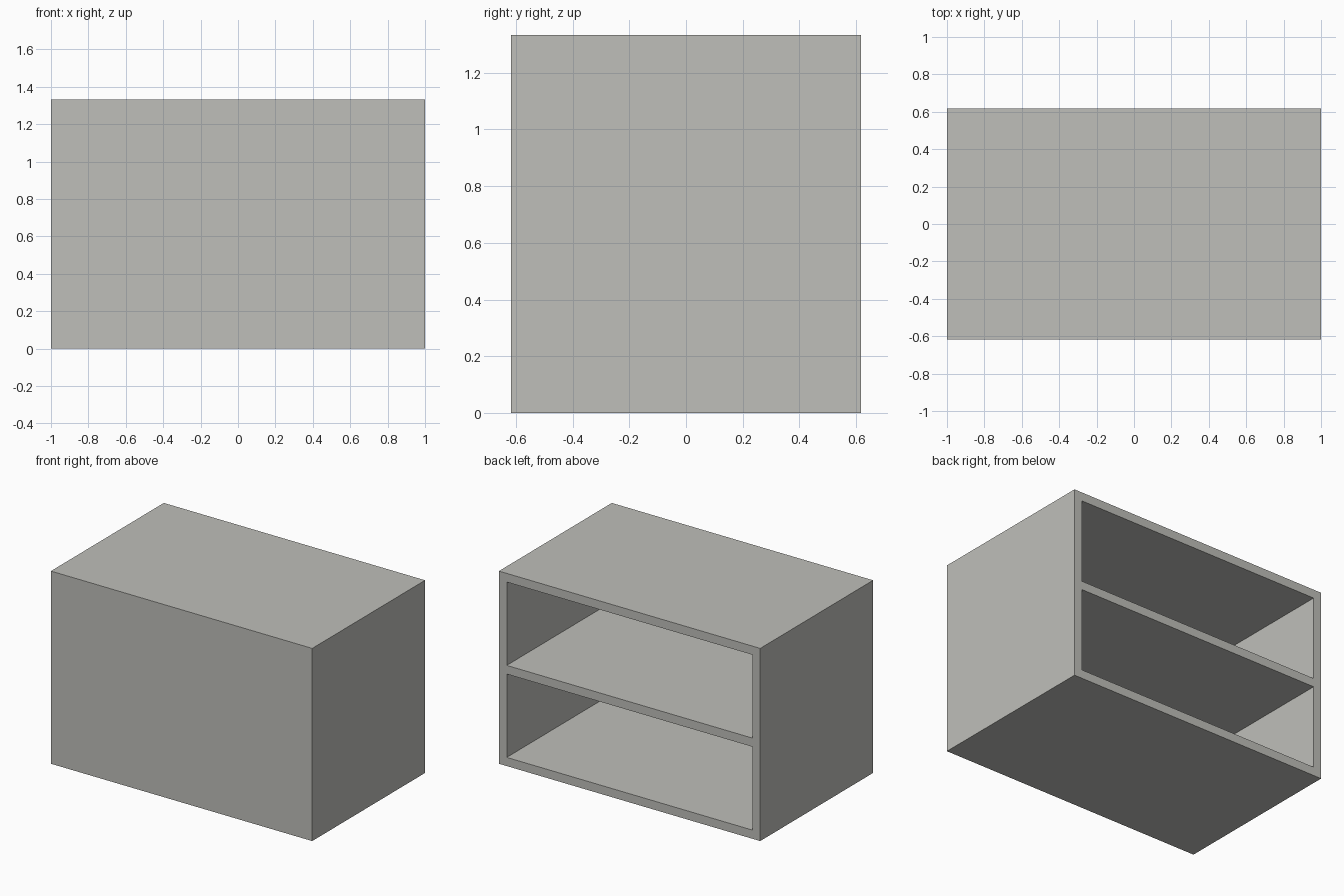
import bpy

if "Cube" in bpy.data.objects:
    bpy.data.objects.remove(bpy.data.objects["Cube"])

W, D, H = 2.0, 1.234, 1.333    # overall width, depth, height
T = 0.06                       # board thickness
BAY = (H - 3 * T) / 2          # clear height of each compartment

grey = bpy.data.materials.new("warm light grey")
grey.diffuse_color = (0.52, 0.52, 0.49, 1.0)
grey.use_nodes = True
grey.node_tree.nodes["Principled BSDF"].inputs["Base Color"].default_value = grey.diffuse_color


def box(name, size, centre):
    bpy.ops.mesh.primitive_cube_add(size=1, location=centre)
    ob = bpy.context.object
    ob.name = name
    ob.scale = size
    bpy.ops.object.transform_apply(location=True, rotation=False, scale=True)
    ob.data.materials.append(grey)
    return ob


# Cabinet body with a closed front
cabinet = box("cabinet_body", (W, D, H), (0, 0, H / 2))

# Two stacked compartments, open at the back, separated by one shelf
for i, label in enumerate(("lower", "upper")):
    z = T + BAY / 2 + i * (BAY + T)
    cutter = box(label + "_compartment_cutter", (W - 2 * T, D, BAY), (0, T, z))
    cutter.hide_render = True
    cutter.hide_set(True)
    cut = cabinet.modifiers.new(label + "_compartment", 'BOOLEAN')
    cut.operation = 'DIFFERENCE'
    cut.solver = 'EXACT'
    cut.object = cutter
